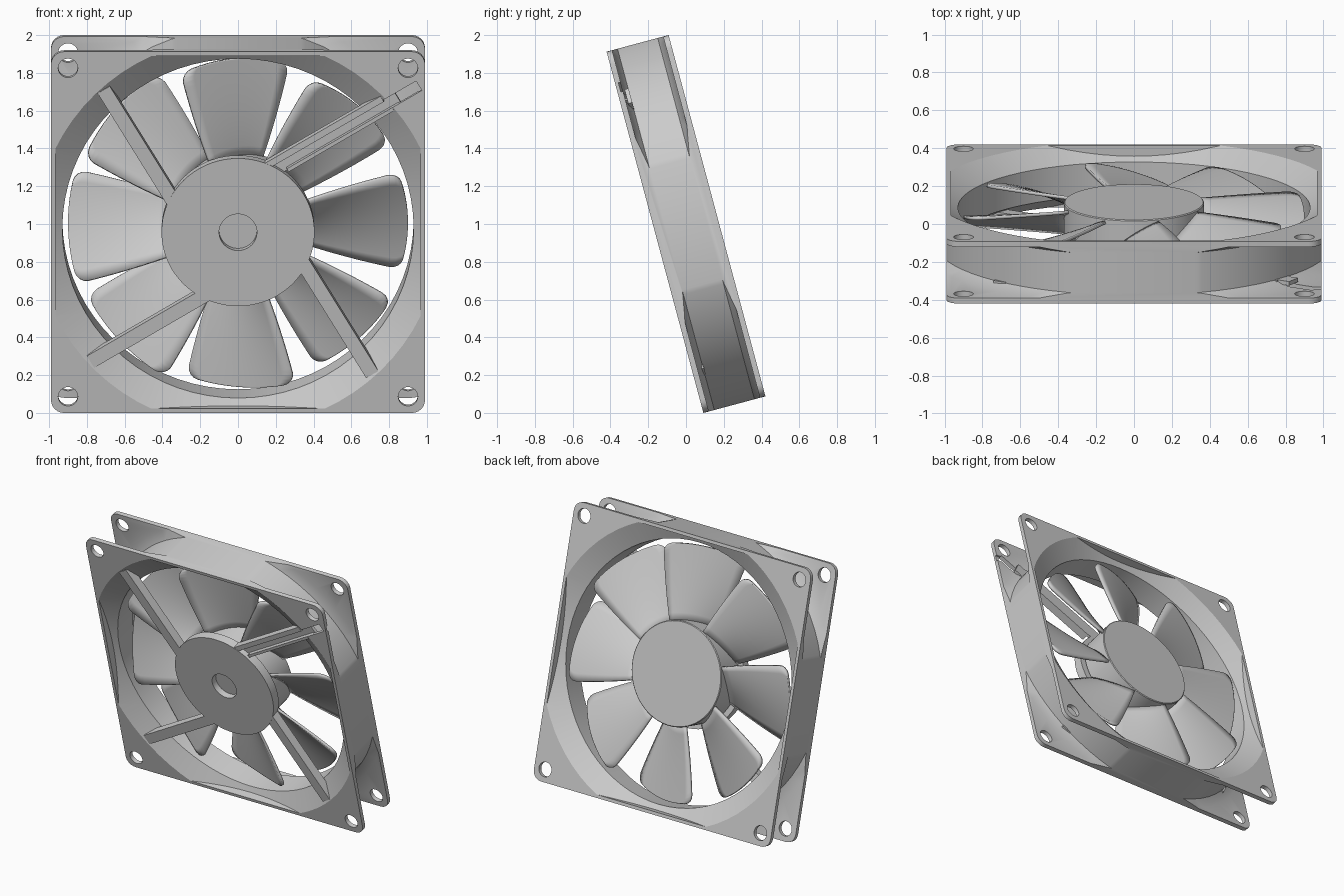
import bpy, bmesh
from math import sin, cos, pi, radians
from mathutils import Matrix

if "Cube" in bpy.data.objects:
    bpy.data.objects.remove(bpy.data.objects["Cube"])

# Local frame: x right, z up, y depth (front -0.17, back 0.17); tilted at the end
H, D = 0.99, 0.17
TILT = Matrix.Translation((0, 0, 1)) @ Matrix.Rotation(radians(15), 4, 'X')
parts = []


def finish(name, bm, part=True):
    bmesh.ops.recalc_face_normals(bm, faces=bm.faces)
    me = bpy.data.meshes.new(name)
    bm.to_mesh(me)
    bm.free()
    ob = bpy.data.objects.new(name, me)
    bpy.context.collection.objects.link(ob)
    if part:
        parts.append(ob)
    else:
        ob.hide_render = True
    return ob


def revolve(name, profile, part=True, segs=72):
    """Closed solid around the depth axis from (radius, depth) points."""
    bm = bmesh.new()
    rings = [[bm.verts.new((r * cos(2 * pi * i / segs), y, r * sin(2 * pi * i / segs)))
              for i in range(segs)] for r, y in profile]
    for a, b in zip(rings, rings[1:]):
        for i in range(segs):
            j = (i + 1) % segs
            bm.faces.new((a[i], a[j], b[j], b[i]))
    bm.faces.new(rings[0])
    bm.faces.new(rings[-1])
    return finish(name, bm, part)


def box(name, lo, hi, angle=0, part=True, round_edges=0):
    """Box between two corners, turned in the plane of the fan."""
    bm = bmesh.new()
    bmesh.ops.create_cube(bm, size=1)
    for v in bm.verts:
        v.co = [lo[k] + (hi[k] - lo[k]) * (v.co[k] + 0.5) for k in range(3)]
    if round_edges:
        es = [e for e in bm.edges if abs(e.verts[0].co.y - e.verts[1].co.y) > 0.1]
        bmesh.ops.bevel(bm, geom=es, offset=round_edges, segments=6, profile=0.5, affect='EDGES')
    bmesh.ops.rotate(bm, verts=bm.verts, matrix=Matrix.Rotation(-angle, 3, 'Y'))
    return finish(name, bm, part)


def boolean(ob, cutter, op='DIFFERENCE'):
    m = ob.modifiers.new("cut", 'BOOLEAN')
    m.operation, m.object, m.solver = op, cutter, 'EXACT'
    bpy.context.view_layer.objects.active = ob
    bpy.ops.object.modifier_apply(modifier=m.name)
    bpy.data.objects.remove(cutter)


# Frame: rounded block, corner pockets around the duct, flared bore, holes
frame = box("frame", (-H, -D, -H), (H, D, H), round_edges=0.07)
pocket = box("pocket_cutter", (-1.3, -0.14, -1.3), (1.3, 0.14, 1.3), part=False)
boolean(pocket, revolve("duct_shell", [(1.24, -0.2), (1.045, -0.11), (1.045, 0.11), (1.24, 0.2)], False))
boolean(frame, pocket)
bore = box("bore_cutter", (-0.967, -0.3, -0.967), (0.967, 0.3, 0.967), part=False)
boolean(bore, revolve("bore_flare", [(1.245, -0.27), (0.93, -0.09), (0.93, 0.09), (1.245, 0.27)], False),
        'INTERSECT')
boolean(frame, bore)
for sx in (-1, 1):
    for sz in (-1, 1):
        hole = revolve("screw_hole", [(0.052, -0.3), (0.052, 0.3)], False, 32)
        hole.data.transform(Matrix.Translation((0.9 * sx, 0, 0.9 * sz)))
        boolean(frame, hole)

# Cable groove through the front flange and its exit notch
A = radians(31)
boolean(frame, box("groove", (0.9, -0.3, 0.165), (1.235, -0.125, 0.225), A, False))
boolean(frame, box("notch", (0.92, -0.152, 0.765), (1.1, -0.1, 0.815), 0, False))

# Motor plate with bearing recess
plate = revolve("motor_plate", [(0.405, -D), (0.405, -0.105)])
boolean(plate, revolve("recess", [(0.1, -0.3), (0.1, -0.125)], False))

# Three plain struts and the cable channel
for k in (1, 2, 3):
    box(f"strut_{k}", (0.32, -D + 0.002, 0.17), (1.035, -0.105, 0.245), A + k * pi / 2)
box("cable_channel_floor", (0.27, -0.13, 0.15), (1.1, -0.108, 0.24), A)
box("cable_channel_upper_wall", (0.27, -D + 0.002, 0.215), (1.03, -0.108, 0.25), A)
box("cable_channel_lower_wall", (0.4, -D + 0.002, 0.145), (1.05, -0.108, 0.165), A)

# Rotor hub
revolve("rotor_hub", [(0.37, -0.095), (0.37, 0.115), (0.365, 0.12)])

# Eight pitched, cambered blades with rounded tip corners
bm = bmesh.new()
NR, NC, R0, R1, CR = 14, 10, 0.35, 0.9, 0.06
for k in range(8):
    rows = []
    for i in range(NR + 1):
        t = 1 - (1 - i / NR) ** 1.8
        r = R0 + (R1 - R0) * t
        half = radians(22 - 3.5 * t)
        over = max(0, r - (R1 - CR))
        half -= (CR - max(0, CR * CR - over * over) ** 0.5) / r
        full = radians(22 - 3.5 * t)
        row = []
        for j in range(NC + 1):
            s = 2 * j / NC - 1
            a = radians(1) + k * pi / 4 + s * half
            q = s * half / full
            y = 0.005 - 0.095 * q + 0.025 * (1 - q * q)
            row.append(bm.verts.new((r * cos(a), y, r * sin(a))))
        rows.append(row)
    for a, b in zip(rows, rows[1:]):
        for j in range(NC):
            bm.faces.new((a[j], a[j + 1], b[j + 1], b[j]))
blades = finish("fan_blades", bm)
m = blades.modifiers.new("thickness", 'SOLIDIFY')
m.thickness, m.offset = 0.018, 0

# Tilt everything and smooth the curved faces
bpy.ops.object.select_all(action='DESELECT')
for ob in parts:
    ob.matrix_world = TILT
    ob.select_set(True)
bpy.context.view_layer.objects.active = frame
bpy.ops.object.shade_smooth_by_angle(angle=radians(25))
